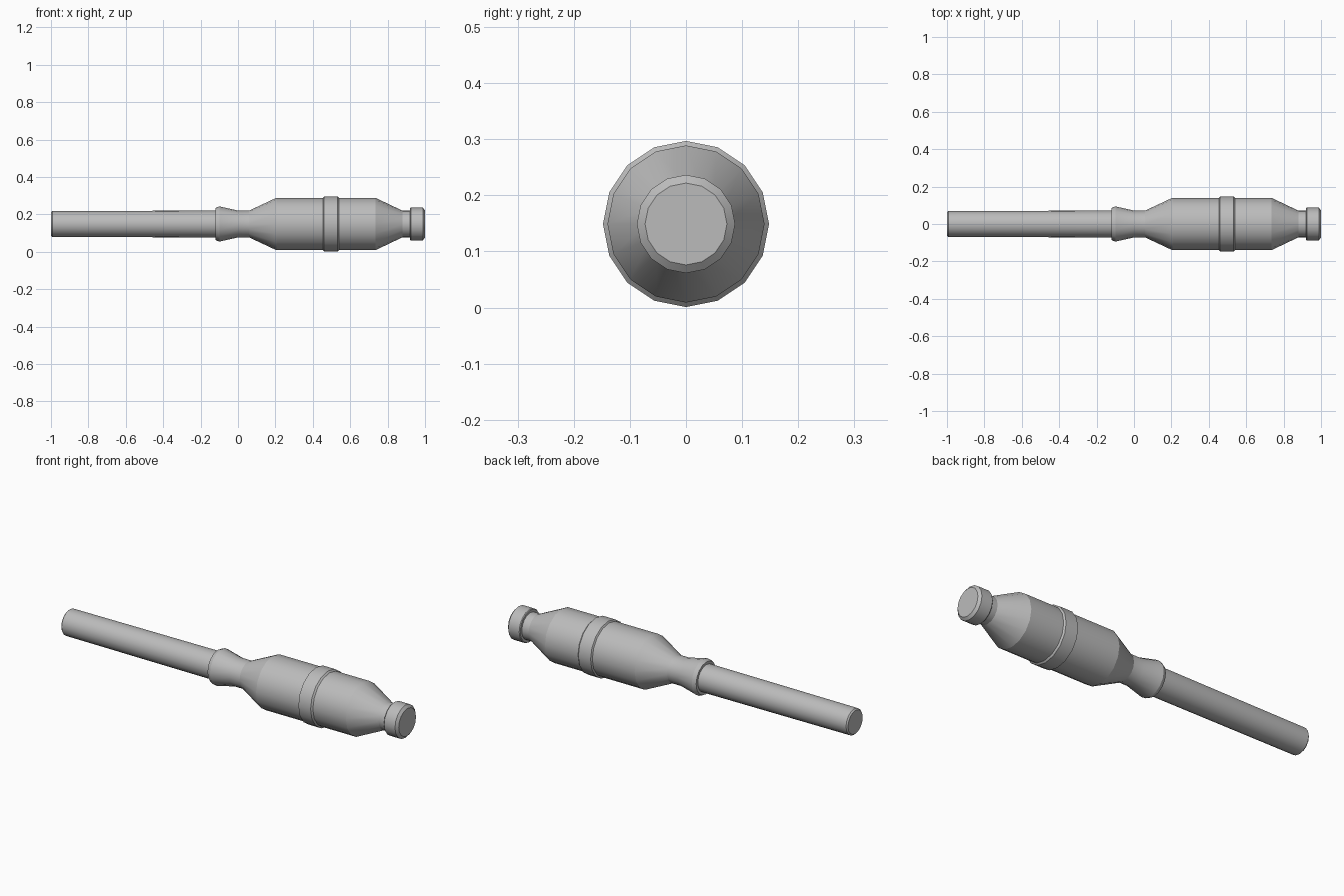
import bpy, bmesh, math

SIDES = 16
AXIS_Z = 0.149

cube = bpy.data.objects.get("Cube")
if cube:
    bpy.data.objects.remove(cube, do_unlink=True)

grey = bpy.data.materials.new("plain grey")
grey.use_nodes = True
grey.diffuse_color = (0.5, 0.5, 0.5, 1)
grey.node_tree.nodes["Principled BSDF"].inputs["Base Color"].default_value = (0.5, 0.5, 0.5, 1)


def lathe(name, profile, cap_start=False, cap_end=False):
    """Turn (x, radius) points around the long axis."""
    bm = bmesh.new()
    rings = []
    for x, r in profile:
        ring = []
        for i in range(SIDES):
            a = math.tau * i / SIDES
            ring.append(bm.verts.new((x, r * math.sin(a), AXIS_Z + r * math.cos(a))))
        rings.append(ring)
    for lower, upper in zip(rings, rings[1:]):
        for i in range(SIDES):
            j = (i + 1) % SIDES
            bm.faces.new((lower[i], upper[i], upper[j], lower[j]))
    if cap_start:
        bm.faces.new(rings[0])
    if cap_end:
        bm.faces.new(list(reversed(rings[-1])))
    # Point every face away from the axis, and the caps and steps with them
    bmesh.ops.recalc_face_normals(bm, faces=bm.faces[:])
    side = bm.faces[SIDES * (len(profile) // 2 - 1)]
    centre = side.calc_center_median()
    if side.normal.y * centre.y + side.normal.z * (centre.z - AXIS_Z) < 0:
        bmesh.ops.reverse_faces(bm, faces=bm.faces[:])
    mesh = bpy.data.meshes.new(name)
    bm.to_mesh(mesh)
    bm.free()
    mesh.materials.append(grey)
    obj = bpy.data.objects.new(name, mesh)
    bpy.context.collection.objects.link(obj)
    bpy.ops.object.select_all(action='DESELECT')
    obj.select_set(True)
    bpy.context.view_layer.objects.active = obj
    bpy.ops.object.shade_smooth_by_angle(angle=math.radians(24))
    return obj


# Long rod with a small chamfer at its free end
lathe("rod", [(-1, 0.062), (-0.993, 0.069), (-0.12, 0.072)], cap_start=True)

# Flared collar and narrow neck
lathe("collar", [(-0.12, 0.072), (-0.12, 0.086), (-0.1, 0.094), (0, 0.072), (0.06, 0.072)])

# Wide barrel tapering at both ends
lathe("barrel", [(0.06, 0.072), (0.205, 0.14), (0.735, 0.14), (0.88, 0.071), (0.92, 0.071)])

# Raised band around the barrel
lathe("band", [(0.455, 0.14), (0.46, 0.148), (0.532, 0.148), (0.54, 0.14)])

# End knob
lathe("knob", [(0.92, 0.071), (0.92, 0.084), (0.924, 0.0875), (0.988, 0.0875), (1, 0.073)],
      cap_end=True)
